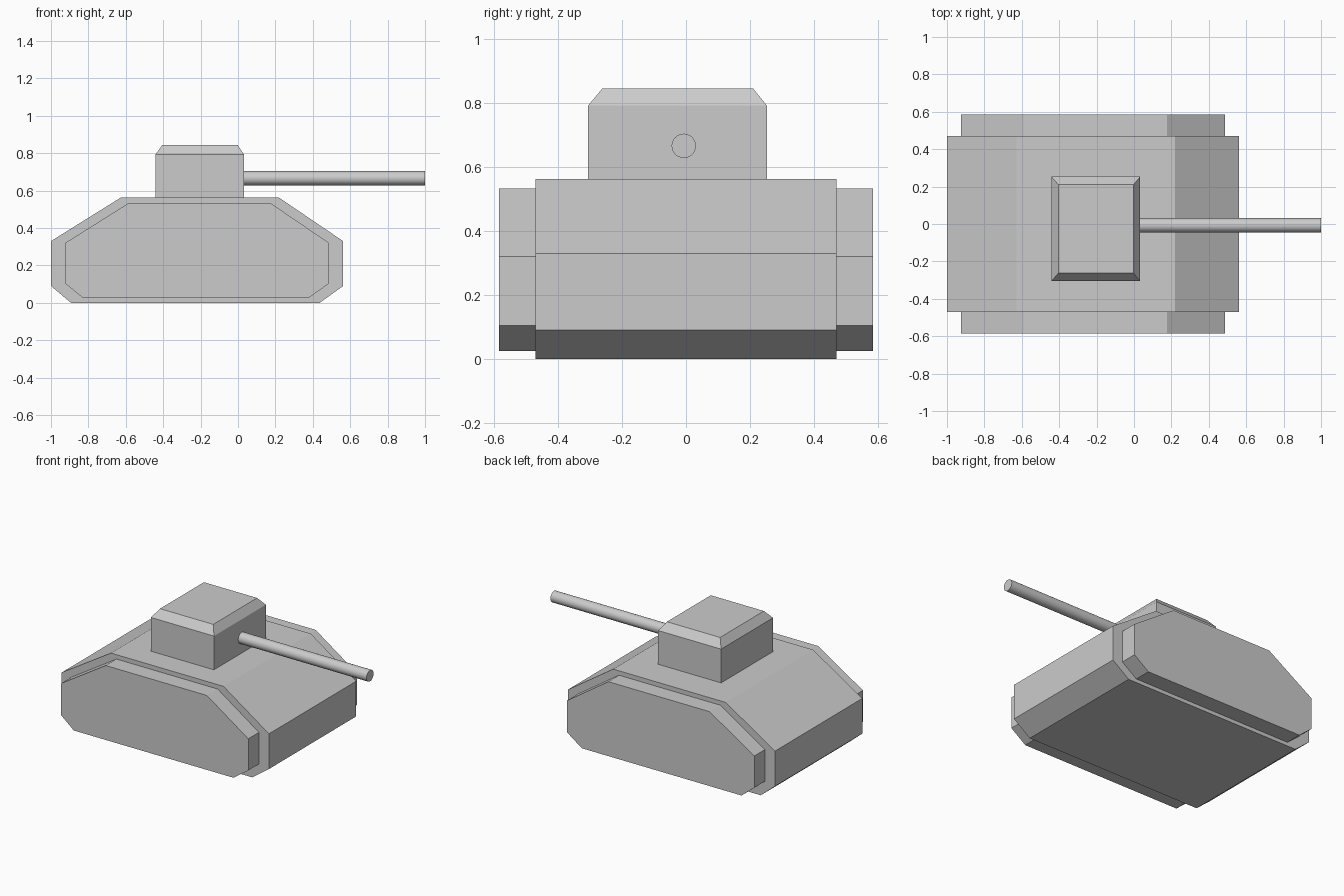
import bpy, bmesh, math
from mathutils import Matrix

if "Cube" in bpy.data.objects:
    bpy.data.objects.remove(bpy.data.objects["Cube"])


def make_object(name, bm):
    bmesh.ops.recalc_face_normals(bm, faces=bm.faces)
    mesh = bpy.data.meshes.new(name)
    bm.to_mesh(mesh)
    bm.free()
    obj = bpy.data.objects.new(name, mesh)
    bpy.context.collection.objects.link(obj)
    return obj


def extrude_profile(name, profile, y0, y1):
    """Extrude an XZ outline along y."""
    bm = bmesh.new()
    face = bm.faces.new([bm.verts.new((x, y0, z)) for x, z in profile])
    new = bmesh.ops.extrude_face_region(bm, geom=[face])["geom"]
    bmesh.ops.translate(bm, vec=(0, y1 - y0, 0),
                        verts=[v for v in new if isinstance(v, bmesh.types.BMVert)])
    return make_object(name, bm)


# Hull
extrude_profile("hull", [
    (-1.0, 0.33), (-0.628, 0.562), (0.22, 0.562), (0.562, 0.33),
    (0.562, 0.09), (0.437, 0), (-0.893, 0), (-1.0, 0.09)], -0.47, 0.47)

# Track covers, one on each side
cover = [(-0.924, 0.32), (-0.587, 0.532), (0.176, 0.532), (0.487, 0.32),
         (0.487, 0.104), (0.376, 0.025), (-0.828, 0.025), (-0.924, 0.104)]
for side, name in ((-1, "track_cover_front"), (1, "track_cover_back")):
    extrude_profile(name, cover, side * 0.47, side * 0.585)

# Turret: stacked rectangles with a chamfered roof
bm = bmesh.new()
rings = []
for x0, x1, y0, y1, z in ((-0.442, 0.033, -0.306, 0.253, 0.562),
                          (-0.442, 0.033, -0.306, 0.253, 0.792),
                          (-0.404, -0.003, -0.262, 0.21, 0.845)):
    rings.append([bm.verts.new((x, y, z))
                  for x, y in ((x0, y0), (x1, y0), (x1, y1), (x0, y1))])
for low, high in zip(rings, rings[1:]):
    for i in range(4):
        j = (i + 1) % 4
        bm.faces.new((low[i], low[j], high[j], high[i]))
bm.faces.new(rings[0])
bm.faces.new(rings[-1])
make_object("turret", bm)

# Gun barrel
bm = bmesh.new()
start, end = 0.03, 1.0
bmesh.ops.create_cone(
    bm, cap_ends=True, segments=32, radius1=0.038, radius2=0.038, depth=end - start,
    matrix=Matrix.Translation(((start + end) / 2, -0.007, 0.666))
    @ Matrix.Rotation(math.pi / 2, 4, 'Y'))
barrel = make_object("gun_barrel", bm)
bpy.context.view_layer.objects.active = barrel
barrel.select_set(True)
bpy.ops.object.shade_smooth_by_angle(angle=math.radians(30))
